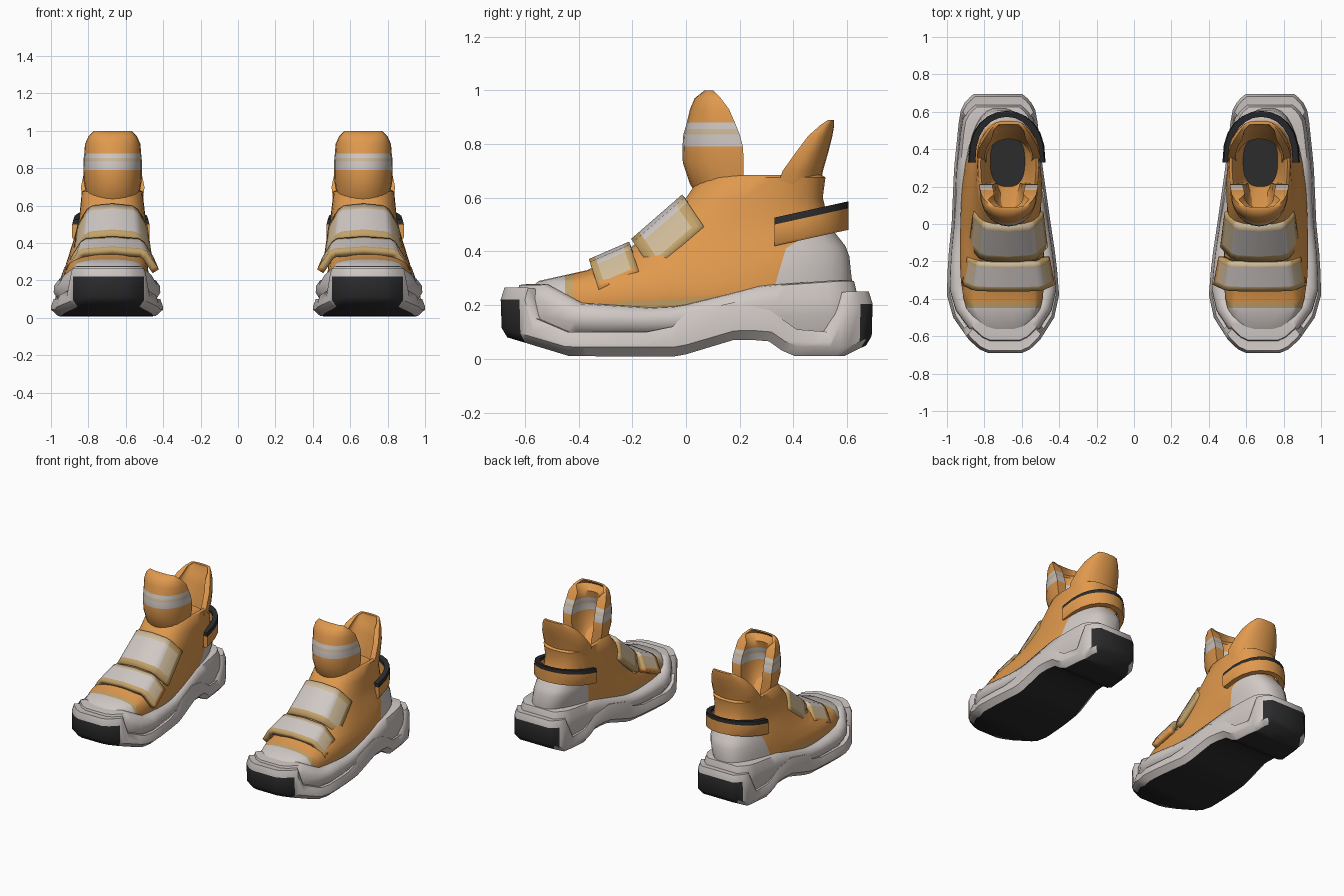
import bpy, bmesh, math
from mathutils import Vector

if "Cube" in bpy.data.objects:
    bpy.data.objects.remove(bpy.data.objects["Cube"])

ORANGE, GREY, BEIGE, TAN, BLACK = range(5)
MATS = []
for name, col in (("orange fabric", (0.75, 0.32, 0.075)), ("light grey rubber", (0.63, 0.58, 0.56)),
                  ("beige trim", (0.62, 0.49, 0.32)), ("tan edge", (0.55, 0.36, 0.14)),
                  ("black rubber", (0.025, 0.025, 0.027))):
    m = bpy.data.materials.new(name)
    m.diffuse_color = (*col, 1)
    m.use_nodes = True
    m.node_tree.nodes["Principled BSDF"].inputs["Base Color"].default_value = m.diffuse_color
    MATS.append(m)


def curve(table, v):
    """Piecewise linear lookup in a list of (key, value)."""
    if v <= table[0][0]:
        return table[0][1]
    for (a, p), (b, q) in zip(table, table[1:]):
        if v <= b:
            return p + (q - p) * (v - a) / (b - a)
    return table[-1][1]


def finish(name, bm, angle=40, thickness=0):
    """Turn the mesh into an object, mirrored to make the other shoe."""
    me = bpy.data.meshes.new(name)
    bm.to_mesh(me)
    bm.free()
    ob = bpy.data.objects.new(name, me)
    bpy.context.collection.objects.link(ob)
    for m in MATS:
        me.materials.append(m)
    bpy.ops.object.select_all(action='DESELECT')
    ob.select_set(True)
    bpy.context.view_layer.objects.active = ob
    bpy.ops.object.shade_smooth_by_angle(angle=math.radians(angle))
    if thickness:
        s = ob.modifiers.new("thickness", 'SOLIDIFY')
        s.thickness, s.offset = thickness, -1
    mir = ob.modifiers.new("pair", 'MIRROR')
    mir.use_axis[0] = True
    mir.use_mirror_merge = False
    return ob


def loft(rings, rule):
    """Skin closed rings; caps join point i with point n-1-i."""
    bm = bmesh.new()
    vs = [[bm.verts.new(p) for p in r] for r in rings]
    n = len(vs[0])

    def face(quad, band):
        f = bm.faces.new(quad)
        f.material_index = rule(band, f.calc_center_median())

    for b, (lo, hi) in enumerate(zip(vs, vs[1:])):
        for j in range(n):
            k = (j + 1) % n
            face((lo[j], lo[k], hi[k], hi[j]), b)
    for r, band in ((vs[0], -1), (vs[-1], len(vs) - 1)):
        for i in range(n // 2 - 1):
            face((r[i], r[i + 1], r[n - 2 - i], r[n - 1 - i]), band)
    bmesh.ops.recalc_face_normals(bm, faces=bm.faces)
    return bm


# Plan outline and height curves of the sole
HALF = [(-.69, .09), (-.67, .135), (-.62, .19), (-.5, .27), (-.38, .30), (-.2, .29), (0, .265),
        (.3, .237), (.55, .21), (.63, .195), (.67, .16), (.695, .13)]
MID = [(-.69, .69), (-.4, .70), (0, .71), (.3, .725), (.7, .727)]
BOTTOM = [(-.69, .08), (-.45, .01), (-.03, .008), (.2, .075), (.32, .065), (.4, .01), (.61, .01), (.695, .05)]
RIM = [(-.6, .265), (-.57, .15), (-.45, .1), (-.15, .1), (-.05, .12), (0, .17), (.18, .21), (.32, .18),
       (.42, .11), (.54, .1), (.61, .25)]
FOAM = [(-.6, .275), (-.45, .205), (-.1, .185), (0, .2), (.33, .27), (.65, .29)]
STATIONS = [-.69, -.67, -.62, -.6, -.57, -.5, -.45, -.38, -.25, -.15, -.05, 0, .1, .18, .25, .32,
            .37, .42, .48, .54, .58, .61, .65, .675, .695]


def sole_ring(width, length, height):
    side = lambda s: [(curve(MID, y) + s * width * curve(HALF, y), y * length, height(y)) for y in STATIONS]
    return side(1) + side(-1)[::-1]


# Outsole with black tread, toe plate and heel plate
def sole_colour(band, c):
    if band == -1:
        return BLACK
    return BLACK if band in (0, 1) and (c.y < -.63 or c.y > .655) else GREY


finish("outsole", loft([
    sole_ring(.87, .965, lambda y: curve(BOTTOM, y)),
    sole_ring(1, .995, lambda y: curve(BOTTOM, y) + .035),
    sole_ring(1, 1, lambda y: max(curve(RIM, y) - .045, curve(BOTTOM, y) + .05)),
    sole_ring(.95, .98, lambda y: curve(RIM, y)),
    sole_ring(.82, .93, lambda y: curve(RIM, y) - .005)], sole_colour))

# Puffy foam midsole above the rim
finish("midsole", loft([
    sole_ring(.86, .9, lambda y: .09),
    sole_ring(.95, .925, lambda y: .1 + .35 * (curve(FOAM, y) - .1)),
    sole_ring(.945, .92, lambda y: .1 + .7 * (curve(FOAM, y) - .1)),
    sole_ring(.87, .9, lambda y: curve(FOAM, y)),
    sole_ring(.78, .86, lambda y: curve(FOAM, y) + .003)], lambda b, c: GREY), 60)


# Upper: stacked egg-shaped rings, folding into the collar opening
def egg(z, yf, yb, wf, wb, n=36):
    pts = []
    for i in range(n):
        a = (i + .5) / n * math.tau
        c, s = math.cos(a), math.sin(a)
        t = .5 - .5 * math.copysign(abs(c) ** .8, c)
        y = yf + (yb - yf) * t
        mid = curve([(.25, curve(MID, y)), (.52, .672)], z)
        pts.append((mid + math.copysign(abs(s) ** .7, s) * (wf + (wb - wf) * t), y, z))
    return pts


LEVELS = [(.15, -.6, .61, .25, .17), (.24, -.61, .615, .26, .175), (.29, -.55, .62, .245, .178),
          (.33, -.37, .615, .225, .18), (.38, -.26, .61, .21, .18), (.42, -.2, .595, .2, .177),
          (.47, -.13, .555, .195, .17), (.52, -.08, .53, .188, .168), (.6, 0, .51, .175, .165),
          (.675, .05, .52, .155, .17), (.685, .07, .505, .14, .155), (.65, .1, .48, .12, .135),
          (.5, .2, .46, .09, .095)]
bm = loft([egg(*l) for l in LEVELS], lambda b, c: BLACK if b == len(LEVELS) - 1 else ORANGE)
TOE = [((0, y, 0), (0, -1, 0)) for y in (-.45, -.42)]
EDGE = ((0, -.4, .2), (0, -.06, 1))
HEEL = [((0, .33, .27), (0, 1, -.3)), ((0, .37, .41), (0, .5, -.8)), ((0, .5, .47), (0, .05, -1))]
for co, no in TOE + [EDGE] + HEEL:
    bmesh.ops.bisect_plane(bm, geom=bm.verts[:] + bm.edges[:] + bm.faces[:], plane_co=co, plane_no=no)
for f in bm.faces:
    c = f.calc_center_median()
    inside = lambda p: (c - Vector(p[0])).dot(Vector(p[1])) > 0
    if inside(TOE[0]) or all(inside(p) for p in HEEL):
        f.material_index = GREY
    elif inside(TOE[1]) or not inside(EDGE):
        f.material_index = TAN
finish("upper", bm, 50)


# Curved padded parts: a crescent in plan, swept upward
def crescent(z, y_mid, y_side, half, thick, slope=0, cx=.67, n=13):
    sgn = math.copysign(1, y_mid - y_side)

    def arc(h, ym):
        out = []
        for i in range(n):
            a = (i / (n - 1) - .5) * math.pi
            y = y_side + (ym - y_side) * math.cos(a) ** .8 if 0 < i < n - 1 else y_side
            out.append((cx + h * math.sin(a), y, z + slope * (y - y_side)))
        return out
    return arc(half, y_mid) + arc(half - thick, y_mid - sgn * thick)[::-1]


# Tongue with pale stripes
TONGUE = [(.54, .09, .22, .13), (.65, .015, .215, .14), (.73, -.012, .215, .155), (.79, -.013, .212, .157),
          (.835, -.01, .2, .156), (.855, -.004, .192, .155), (.88, .003, .182, .152), (.93, .015, .16, .148),
          (.97, .032, .13, .13), (1, .07, .1, .1)]
finish("tongue", loft([crescent(*t, .07 if t[0] < .95 else .02) for t in TONGUE],
                      lambda b, c: {3: GREY, 4: BEIGE, 5: GREY}.get(b, ORANGE)), 50)

# Flared heel pull tab
TAB = [(.62, .495, .33, .16), (.7, .51, .36, .17), (.77, .53, .41, .155), (.83, .545, .455, .13),
       (.87, .552, .5, .1), (.89, .552, .53, .075)]
finish("heel_tab", loft([crescent(*t, .04 if t[0] < .85 else .02) for t in TAB], lambda b, c: ORANGE), 50)

# Heel loop standing off the back, black along its upper edge
finish("heel_loop", loft([crescent(z, .605, .33, h, .032, .22, .68)
                          for z, h in ((.42, .2), (.43, .207), (.5, .207), (.526, .2))],
                         lambda b, c: BLACK if b >= 2 else ORANGE))


# Instep straps: flat centre, ends folded down the sides
def strap(name, front, back, drop, w1, w2, thick, end_colour):
    cols = [(-w2, 1), (-w2 + .012, .82), (-w1 - .01, .2), (-w1 + .02, .04), (0, -.06)]
    cols += [(-x, d) for x, d in cols[-2::-1]]
    rows = (0, .16, .84, 1)
    bm = bmesh.new()
    grid = [[bm.verts.new((.672 + x * (1.06 - .12 * s), front[0] + (back[0] - front[0]) * s + drop[0] * d,
                           front[1] + (back[1] - front[1]) * s + drop[1] * d)) for s in rows] for x, d in cols]
    for i in range(len(cols) - 1):
        for j in range(3):
            f = bm.faces.new((grid[i][j], grid[i + 1][j], grid[i + 1][j + 1], grid[i][j + 1]))
            if i in (0, 7):
                f.material_index = end_colour
            elif i in (1, 6):
                f.material_index = BEIGE if j == 1 else TAN
            else:
                f.material_index = GREY if j == 1 else (BEIGE if j == 2 else TAN)
    finish(name, bm, 35, thick)


strap("upper_strap", (-.2, .44), (-.01, .605), (.075, -.11), .135, .2, .045, TAN)
strap("lower_strap", (-.36, .365), (-.21, .43), (.035, -.105), .17, .235, .04, ORANGE)
